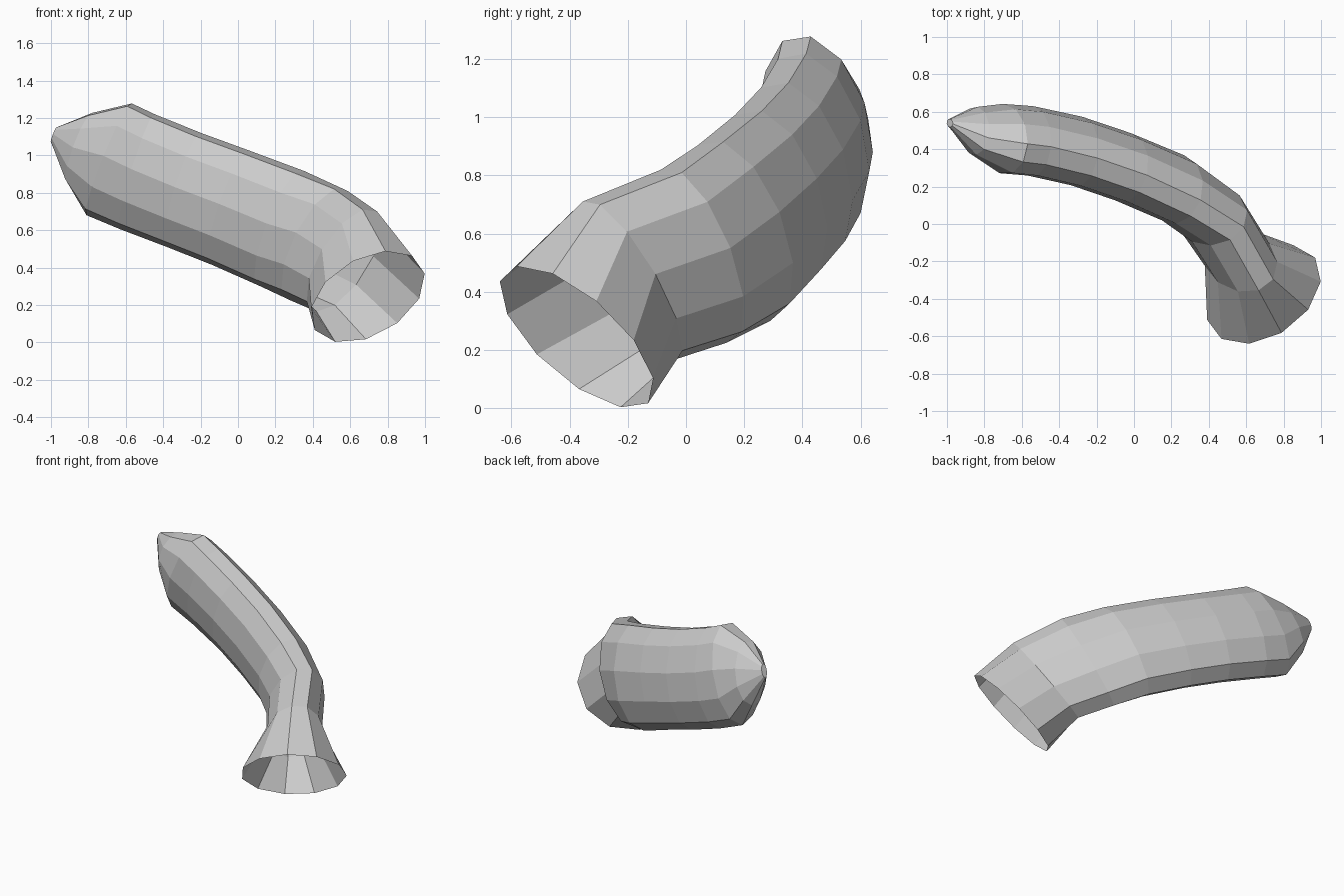
import bpy, bmesh, math
from mathutils import Vector

if "Cube" in bpy.data.objects:
    bpy.data.objects.remove(bpy.data.objects["Cube"])

SIDES = 11

# Each ring: middle of its flat top edge, its bottom vertex, half width
rings = [
    ((-0.97, 0.53, 1.15), (-1.00, 0.55, 1.07), 0.02),    # closed tip
    ((-0.79, 0.43, 1.22), (-0.91, 0.57, 0.86), 0.12),
    ((-0.58, 0.38, 1.27), (-0.81, 0.53, 0.68), 0.18),    # curved body
    ((-0.455, 0.365, 1.21), (-0.63, 0.52, 0.605), 0.18),
    ((-0.21, 0.305, 1.11), (-0.38, 0.47, 0.51), 0.18),
    ((0.05, 0.215, 1.015), (-0.14, 0.39, 0.415), 0.18),
    ((0.33, 0.085, 0.91), (0.12, 0.29, 0.30), 0.18),
    ((0.55, -0.05, 0.815), (0.28, 0.14, 0.225), 0.18),
    ((0.705, -0.325, 0.705), (0.42, -0.045, 0.165), 0.175),  # neck
    ((0.86, -0.52, 0.475), (0.52, -0.225, 0.003), 0.338),    # flared rim
]

half = math.pi / SIDES
c = math.cos(half)
frames = []
for top, bottom, width in rings:
    top, bottom = Vector(top), Vector(bottom)
    up = (top - bottom) / (1 + c)
    frames.append((bottom + up, up, width))

# Loft the flattened tube through the rings
bm = bmesh.new()
loops = []
for i, (center, up, width) in enumerate(frames):
    before = frames[max(i - 1, 0)][0]
    after = frames[min(i + 1, len(frames) - 1)][0]
    side = up.cross(after - before).normalized() * width
    loop = []
    for k in range(SIDES):
        a = math.pi / 2 + half + 2 * half * k
        loop.append(bm.verts.new(center + up * math.sin(a) + side * math.cos(a)))
    loops.append(loop)
for a, b in zip(loops, loops[1:]):
    for k in range(SIDES):
        n = (k + 1) % SIDES
        bm.faces.new((a[k], a[n], b[n], b[k]))
bm.faces.new(loops[0])
bmesh.ops.recalc_face_normals(bm, faces=bm.faces)

mesh = bpy.data.meshes.new("curved_horn")
bm.to_mesh(mesh)
bm.free()
bpy.context.collection.objects.link(bpy.data.objects.new("curved_horn", mesh))
